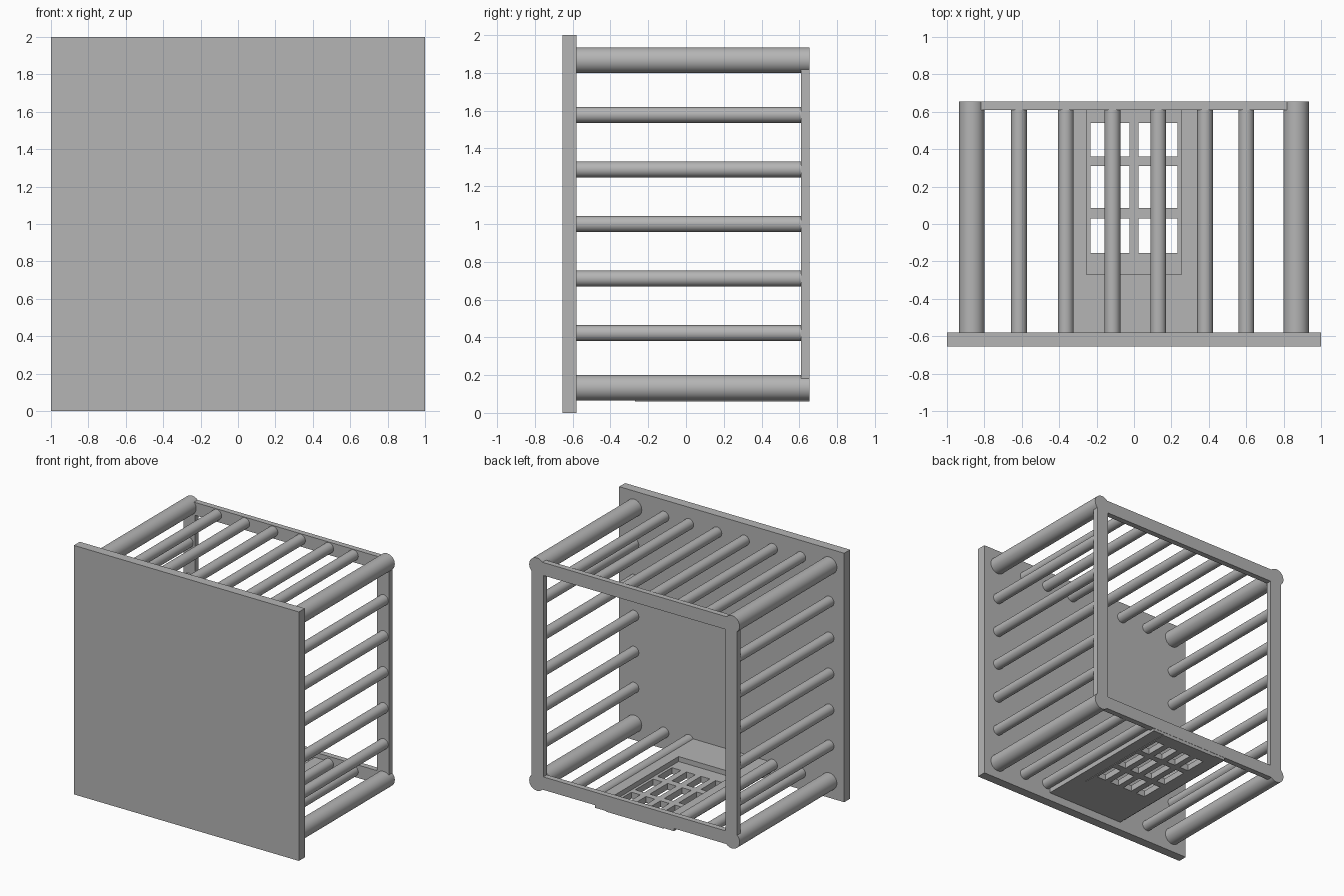
import bpy, bmesh, math
from mathutils import Matrix

cube = bpy.data.objects.get("Cube")
if cube:
    bpy.data.objects.remove(cube, do_unlink=True)

BACK_OF_PLATE, FRAME_Y, BACK = -0.58, 0.61, 0.655
CORNER, MID = 0.867, 1.0        # post offset from the cage axis, axis height

# Dark grey metal shared by every part
GREY = (0.46, 0.46, 0.46, 1)
metal = bpy.data.materials.new("grey_metal")
metal.use_nodes = True
metal.diffuse_color = GREY
metal.node_tree.nodes["Principled BSDF"].inputs["Base Color"].default_value = GREY


def finish(name, bm):
    bmesh.ops.recalc_face_normals(bm, faces=bm.faces)
    mesh = bpy.data.meshes.new(name)
    bm.to_mesh(mesh)
    bm.free()
    mesh.materials.append(metal)
    obj = bpy.data.objects.new(name, mesh)
    bpy.context.collection.objects.link(obj)
    return obj


def box(name, x, y, z):
    bm = bmesh.new()
    bmesh.ops.create_cube(bm, size=1)
    for v in bm.verts:
        for i, (lo, hi) in enumerate((x, y, z)):
            v.co[i] = lo if v.co[i] < 0 else hi
    finish(name, bm)


def rod(name, x, z, radius, end):
    """Round bar running back from the plate."""
    bm = bmesh.new()
    bmesh.ops.create_cone(bm, cap_ends=True, segments=32, radius1=radius,
                          radius2=radius, depth=end - BACK_OF_PLATE)
    bmesh.ops.transform(bm, verts=bm.verts, matrix=Matrix.Translation(
        (x, (end + BACK_OF_PLATE) / 2, z)) @ Matrix.Rotation(math.pi / 2, 4, 'X'))
    obj = finish(name, bm)
    bpy.ops.object.select_all(action='DESELECT')
    obj.select_set(True)
    bpy.context.view_layer.objects.active = obj
    bpy.ops.object.shade_smooth_by_angle(angle=math.radians(40))


def lattice(name, us, vs, depth):
    """Flat panel with a hole in every odd cell, extruded upward."""
    bm = bmesh.new()
    grid = [[bm.verts.new((u, v, 0)) for v in vs] for u in us]
    for i in range(len(us) - 1):
        for j in range(len(vs) - 1):
            if not (i % 2 and j % 2):
                bm.faces.new((grid[i][j], grid[i + 1][j],
                              grid[i + 1][j + 1], grid[i][j + 1]))
    top = bmesh.ops.extrude_face_region(bm, geom=bm.faces[:], use_keep_orig=True)
    for g in top["geom"]:
        if isinstance(g, bmesh.types.BMVert):
            g.co.z += depth
    return finish(name, bm)


# Solid plate and open back frame
box("front_plate", (-1, 1), (-0.655, BACK_OF_PLATE), (0, 2))
edges = [-0.913, -0.809, 0.809, 0.913]
frame = lattice("back_frame", edges, edges, BACK - FRAME_Y)
frame.rotation_euler.x = math.pi / 2
frame.location = (0, BACK, MID)

# Thick corner posts and thin side bars
for side, sx in (("left", 1), ("right", -1)):
    for level, sz in (("top", 1), ("bottom", -1)):
        rod(f"{level}_{side}_post", sx * CORNER, MID + sz * CORNER, 0.068, BACK)
    for i in range(5):
        rod(f"{side}_bar_{i + 1}", sx * CORNER, MID + (i - 2) * 0.289, 0.042, FRAME_Y)
    # Door surround
    box(f"door_{side}_jamb", sorted((sx * 0.255, sx * 0.35)),
        (BACK_OF_PLATE, BACK - 0.002), (0.065, 0.15))

# Thin bars across the top, and beside the door below
for i, x in enumerate((-0.615, -0.365, -0.115, 0.13, 0.38, 0.60)):
    rod(f"top_bar_{i + 1}", x, MID + CORNER, 0.042, FRAME_Y)
    if abs(x) > 0.3:
        rod(f"bottom_bar_{i + 1}", x, MID - CORNER, 0.042, FRAME_Y)

# Sunken door with window grid, and the blank panel next to it
box("door_sign_panel", (-0.255, 0.255), (BACK_OF_PLATE, -0.27), (0.065, 0.15))
pane, mullion = 0.079, 0.05
columns = [-0.255]
for i in range(4):
    start = -0.233 + i * (pane + mullion)
    columns += [start, start + pane]
columns.append(0.255)
rows = [-0.27, -0.155, 0.03, 0.085, 0.31, 0.36, 0.54, BACK - 0.002]
door = lattice("door_grid", columns, rows, 0.05)
door.location.z = 0.06
